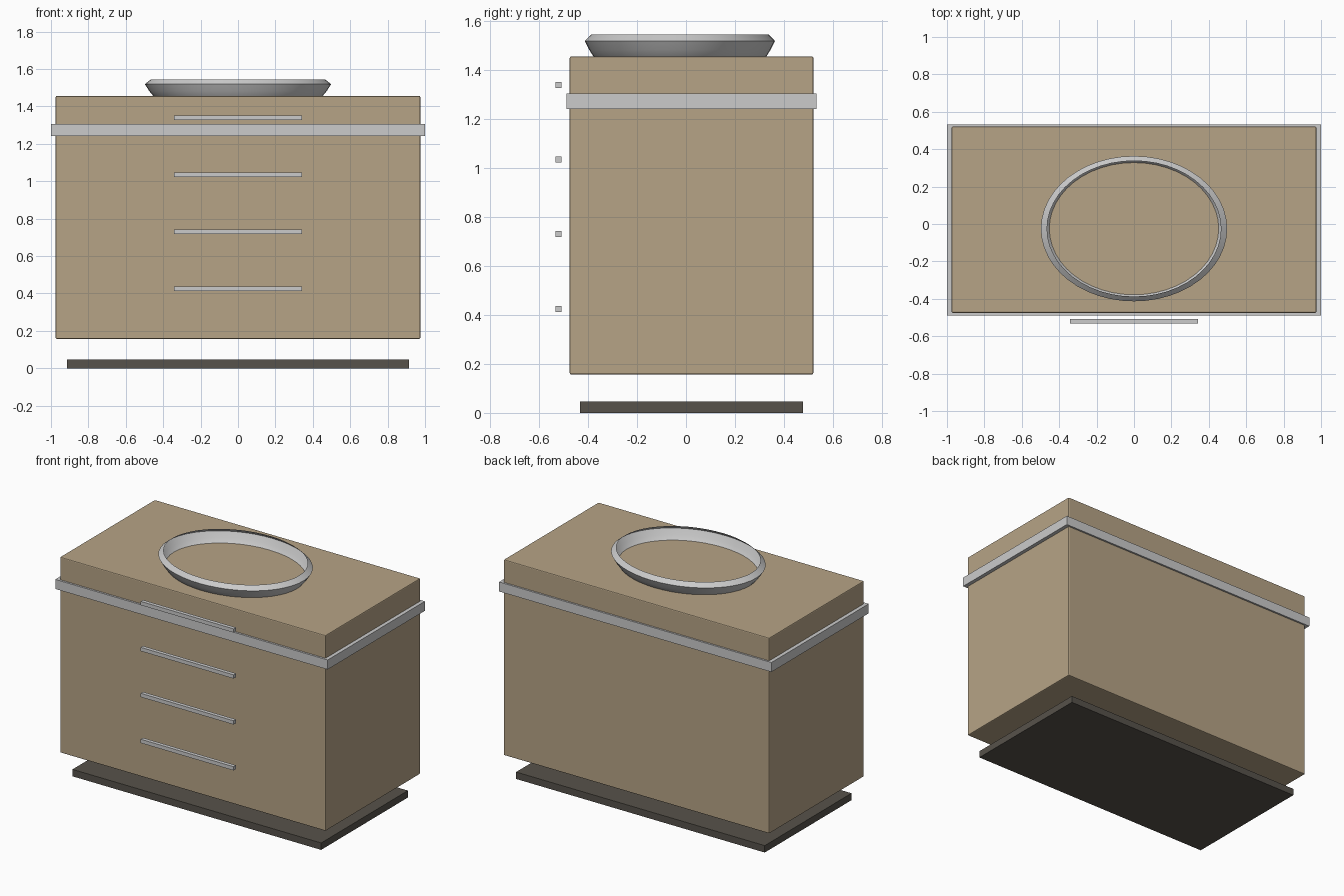
import bpy, bmesh
from math import sin, cos, pi, radians

if "Cube" in bpy.data.objects:
    bpy.data.objects.remove(bpy.data.objects["Cube"])


def material(name, rgb):
    m = bpy.data.materials.new(name)
    m.diffuse_color = (*rgb, 1)
    m.use_nodes = True
    m.node_tree.nodes["Principled BSDF"].inputs["Base Color"].default_value = m.diffuse_color
    return m


def finish(name, bm, mat=None):
    me = bpy.data.meshes.new(name)
    bm.to_mesh(me)
    bm.free()
    ob = bpy.data.objects.new(name, me)
    bpy.context.collection.objects.link(ob)
    if mat:
        me.materials.append(mat)
    return ob


def box(name, lo, hi, mat=None, bevel=0):
    bm = bmesh.new()
    bmesh.ops.create_cube(bm, size=1)
    for v in bm.verts:
        v.co = [(a + b) / 2 + c * (b - a) for a, b, c in zip(lo, hi, v.co)]
    ob = finish(name, bm, mat)
    if bevel:
        mod = ob.modifiers.new("edge", 'BEVEL')
        mod.width = bevel
        mod.segments = 2
    return ob


wood = material("wood", (0.47, 0.37, 0.24))
dark = material("dark_plinth", (0.095, 0.085, 0.07))

# Cabinet, countertop band and recessed plinth
box("cabinet_body", (-0.975, -0.475, 0.157), (0.975, 0.52, 1.456), wood, 0.006)
box("countertop", (-1, -0.488, 1.242), (1, 0.532, 1.305))
box("plinth", (-0.913, -0.432, 0), (0.913, 0.478, 0.046), dark)

# Bar handles, one per drawer
for i in range(4):
    z = 0.425 + 0.305 * i
    box(f"drawer_handle_{i + 1}", (-0.341, -0.533, z - 0.0125), (0.341, -0.508, z + 0.0125))

# Oval basin: a thin lathed bowl with an inward-turned rim, sunk into the top
profile = [(0.465, 1.545), (0.498, 1.519), (0.475, 1.483), (0.448, 1.45),
           (0.39, 1.405), (0.30, 1.37), (0.16, 1.35)]
SIDES = 48
bm = bmesh.new()
rings = [[bm.verts.new((r * cos(2 * pi * k / SIDES), -0.025 + 0.78 * r * sin(2 * pi * k / SIDES), z))
          for k in range(SIDES)] for r, z in profile]
for a, b in zip(rings, rings[1:]):
    for k in range(SIDES):
        n = (k + 1) % SIDES
        bm.faces.new((a[k], b[k], b[n], a[n]))
bm.faces.new(rings[-1][::-1])
basin = finish("basin", bm)
bpy.context.view_layer.objects.active = basin
basin.select_set(True)
bpy.ops.object.shade_smooth_by_angle(angle=radians(30))
